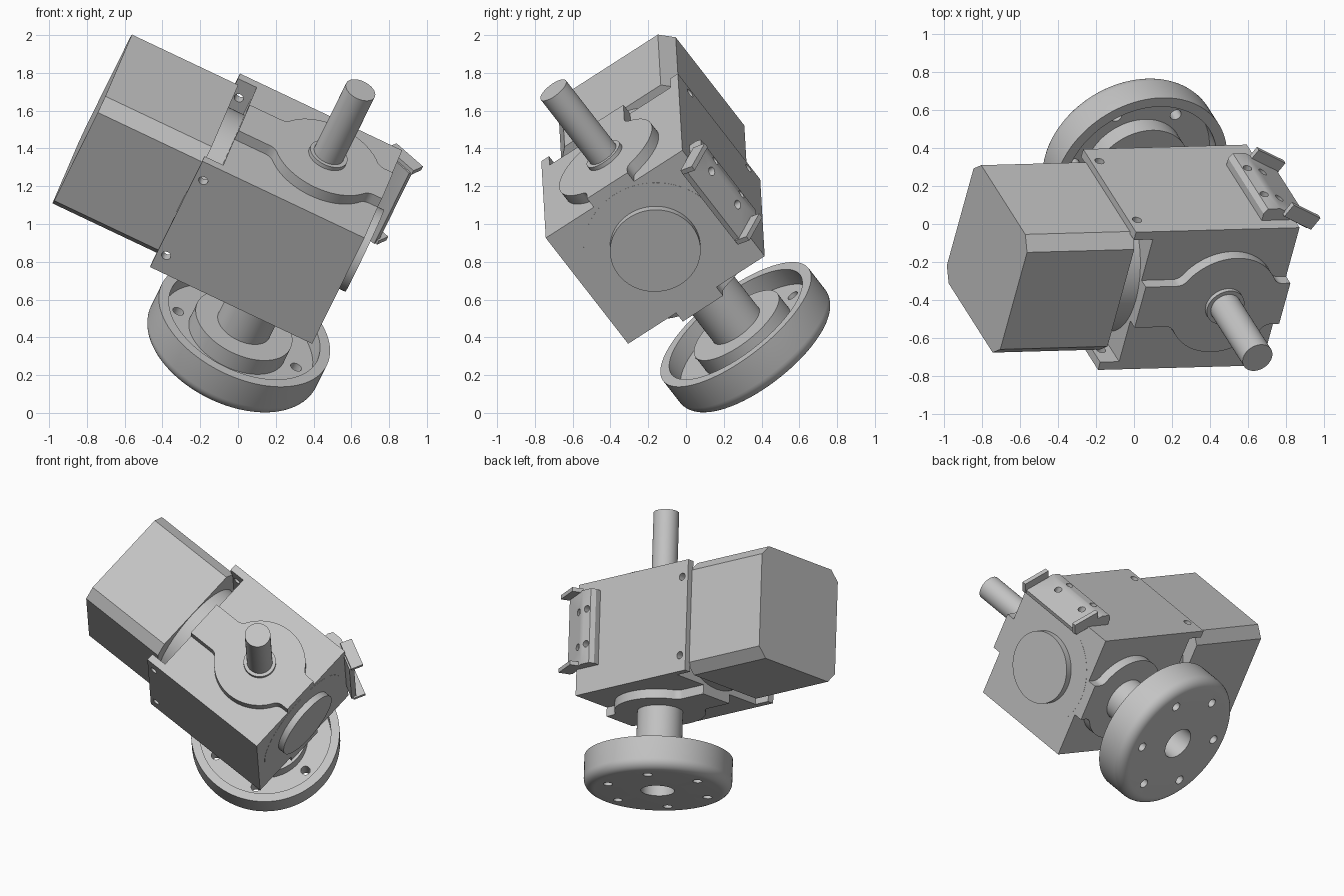
import bpy, bmesh
from math import sin, cos, pi, sqrt, atan2
from mathutils import Vector, Matrix

cube = bpy.data.objects.get("Cube")
if cube:
    bpy.data.objects.remove(cube, do_unlink=True)

grey = bpy.data.materials.new("machine_grey")
grey.use_nodes = True
colour = (0.55, 0.55, 0.55, 1)
grey.diffuse_color = colour
grey.node_tree.nodes["Principled BSDF"].inputs["Base Color"].default_value = colour

# Tilted frame of the machine: local x = gearbox length, z = shaft axis
shaft_dir = Vector((0.364, -0.572, 0.735)).normalized()
length_dir = Vector((0.904, 0.025, -0.428))
length_dir = (length_dir - shaft_dir * length_dir.dot(shaft_dir)).normalized()
side_dir = shaft_dir.cross(length_dir)
TILT = Matrix((length_dir, side_dir, shaft_dir)).transposed().to_4x4()

SX, SY = -0.163, 0.47            # shaft axis
X0, XE, X1 = -0.76, -0.65, 0.19  # gearbox ear start, body start, cap end
Y0, Y1 = 0.03, 0.912
Z0, Z1 = 0.587, 1.349
ZM = (Z0 + Z1) / 2


def finish(name, bm):
    bmesh.ops.remove_doubles(bm, verts=bm.verts, dist=1e-5)
    bmesh.ops.recalc_face_normals(bm, faces=bm.faces)
    mesh = bpy.data.meshes.new(name)
    bm.to_mesh(mesh)
    bm.free()
    mesh.materials.append(grey)
    ob = bpy.data.objects.new(name, mesh)
    bpy.context.collection.objects.link(ob)
    ob.matrix_world = TILT
    return ob


def prism(name, pts, axis, lo, hi):
    """Extrude a 2D outline along a local axis."""
    place = {"x": lambda p, q, h: (h, p, q),
             "y": lambda p, q, h: (p, h, q),
             "z": lambda p, q, h: (p, q, h)}[axis]
    bm = bmesh.new()
    low = [bm.verts.new(place(p, q, lo)) for p, q in pts]
    top = [bm.verts.new(place(p, q, hi)) for p, q in pts]
    bm.faces.new(low)
    bm.faces.new(top)
    n = len(pts)
    for i in range(n):
        j = (i + 1) % n
        bm.faces.new((low[i], low[j], top[j], top[i]))
    return finish(name, bm)


def rect(p0, p1, q0, q1):
    return [(p0, q0), (p1, q0), (p1, q1), (p0, q1)]


def arc(cx, cy, r, a0, a1, n):
    return [(cx + r * cos(a0 + (a1 - a0) * i / n), cy + r * sin(a0 + (a1 - a0) * i / n))
            for i in range(n + 1)]


def circle(cx, cy, r, n=72):
    return arc(cx, cy, r, 0, 2 * pi, n)[:-1]


def lathe(name, profile, steps=96):
    """Spin a radius/height profile about the shaft axis."""
    bm = bmesh.new()
    verts = [bm.verts.new((SX + r, SY, z)) for r, z in profile]
    edges = [bm.edges.new(pair) for pair in zip(verts, verts[1:])]
    bmesh.ops.spin(bm, geom=verts + edges, cent=(SX, SY, 0), axis=(0, 0, 1),
                   angle=2 * pi, steps=steps, use_merge=True)
    return finish(name, bm)


def activate(ob):
    bpy.ops.object.select_all(action="DESELECT")
    ob.select_set(True)
    bpy.context.view_layer.objects.active = ob


def drill(ob, cutters):
    for c in cutters:
        mod = ob.modifiers.new("hole", "BOOLEAN")
        mod.operation = "DIFFERENCE"
        mod.solver = "EXACT"
        mod.object = c
        activate(ob)
        bpy.ops.object.modifier_apply(modifier=mod.name)
        bpy.data.objects.remove(c, do_unlink=True)


parts = []

# Gearbox body
parts.append(prism("gearbox_body", rect(Y0, Y1, Z0, Z1), "x", XE, X1))

# Drilled ears on both sides of the motor end
for name, ya, yb in (("right_ear", Y0, Y0 + 0.05), ("left_ear", Y1 - 0.05, Y1)):
    ear = prism(name, rect(X0, XE, Z0, Z1), "y", ya, yb)
    drill(ear, [prism("cutter", circle(-0.71, ZM + d, 0.025, 24), "y", ya - 0.03, yb + 0.03)
                for d in (-0.27, 0.27)])
    parts.append(ear)

# Round adapter between gearbox and motor
parts.append(prism("motor_adapter", circle(SY, ZM, 0.378), "x", -0.76, XE + 0.01))

# Motor housing with chamfered long edges
ya, yb, za, zb, c = 0.115, 0.872, 0.582, 1.353, 0.068
parts.append(prism("motor_housing", [
    (ya + c, za), (yb - c, za), (yb, za + c), (yb, zb - c),
    (yb - c, zb), (ya + c, zb), (ya, zb - c), (ya, za + c)], "x", -1.368, -0.745))

# Raised pads: a strip with a round boss and filleted joins
hw, R, f = 0.13, 0.30, 0.06
fx = sqrt((R + f) ** 2 - (hw + f) ** 2)
turn = atan2(hw + f, fx)
quarter = arc(fx, hw + f, f, -pi / 2, turn - pi, 6)
boss = arc(0, 0, R, turn, pi - turn, 28)
upper = [(X1 - SX, hw)] + quarter + boss[1:-1]
upper += [(-x, y) for x, y in reversed(quarter)] + [(XE - SX, hw)]
outline = upper + [(x, -y) for x, y in reversed(upper)]
outline = [(SX + x, SY + y) for x, y in outline]
parts.append(prism("upper_pad", outline, "z", Z1 - 0.01, Z1 + 0.062))
parts.append(prism("lower_pad", outline, "z", Z0 - 0.062, Z0 + 0.01))

# Output shaft and its collar
parts.append(prism("output_shaft", circle(SX, SY, 0.084), "z", Z1, 1.894))
parts.append(prism("shaft_collar", circle(SX, SY, 0.106), "z", Z1, Z1 + 0.085))

# End cover: flush ring and raised cap
parts.append(prism("end_ring", circle(SY, ZM, 0.378), "x", X1 - 0.01, X1 + 0.001))
parts.append(prism("end_cap", circle(SY, ZM, 0.24), "x", X1 - 0.01, X1 + 0.045))

# Flanged wheel with rounded rim, hub, neck and blind bore
base = -0.018
profile = [(0, 0.25), (0.11, 0.25), (0.11, base)]
profile += arc(0.417, base + 0.07, 0.07, -pi / 2, 0, 8)
profile += [(0.487, 0.206), (0.43, 0.206), (0.43, 0.10), (0.275, 0.10),
            (0.275, 0.20), (0.15, 0.20), (0.15, 0.60), (0, 0.60)]
wheel = lathe("flange_wheel", profile)
drill(wheel, [prism("cutter", circle(SX + 0.345 * cos(k * pi / 3), SY + 0.345 * sin(k * pi / 3),
                                     0.031, 24), "z", -0.1, 0.15) for k in range(6)])
parts.append(wheel)

# Sensor bracket: chamfered block, sloping tray and two end lips
BZ0, BZ1 = 0.765, 1.275
bracket = prism("bracket_block", [
    (0, Y1 - 0.01), (0, 0.955), (0.02, 0.985), (0.09, 0.985),
    (0.29, 0.885), (0.275, 0.855), (X1, 0.9)], "z", BZ0, BZ1)
holes = [prism("cutter", circle(x, 1.02 + d, 0.023, 24), "y", 0.925, 1.1)
         for x in (0.05, 0.145) for d in (-0.12, 0.12)]
drill(bracket, holes)
parts.append(bracket)
lip = [(0.15, 1.022), (0.327, 0.933), (0.29, 0.86), (0.113, 0.95)]
for name, z in (("lower_bracket_lip", BZ0), ("upper_bracket_lip", BZ1 - 0.005)):
    parts.append(prism(name, lip, "z", z, z + 0.028))

# Smooth curved walls, crisp edges
for ob in parts:
    activate(ob)
    bpy.ops.object.shade_smooth_by_angle(angle=pi / 6)
bpy.ops.object.select_all(action="DESELECT")
